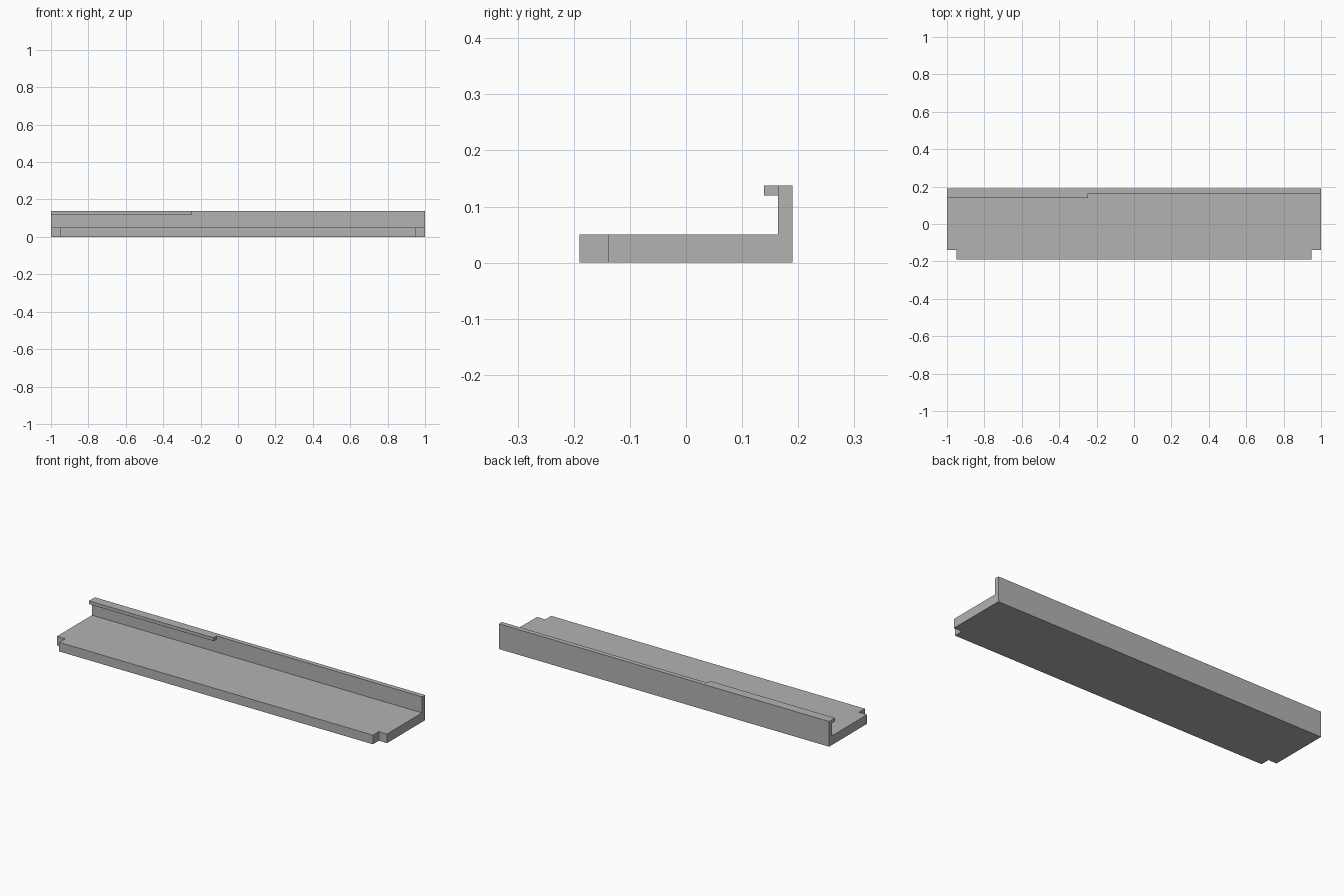
import bpy
import bmesh
from mathutils import Vector

cube = bpy.data.objects.get("Cube")
if cube:
    bpy.data.objects.remove(cube, do_unlink=True)

grey = bpy.data.materials.new("plain grey")
grey.use_nodes = True
colour = (0.45, 0.45, 0.45, 1)
grey.diffuse_color = colour
grey.node_tree.nodes["Principled BSDF"].inputs["Base Color"].default_value = colour


def extrude_profile(name, profile, x0, x1):
    """Sweep a (y, z) outline along x into a closed solid."""
    bm = bmesh.new()
    face = bm.faces.new([bm.verts.new((x0, y, z)) for y, z in profile])
    swept = bmesh.ops.extrude_face_region(bm, geom=[face])["geom"]
    verts = [v for v in swept if isinstance(v, bmesh.types.BMVert)]
    bmesh.ops.translate(bm, verts=verts, vec=Vector((x1 - x0, 0, 0)))
    bmesh.ops.recalc_face_normals(bm, faces=bm.faces)
    mesh = bpy.data.meshes.new(name)
    bm.to_mesh(mesh)
    bm.free()
    mesh.materials.append(grey)
    obj = bpy.data.objects.new(name, mesh)
    bpy.context.collection.objects.link(obj)
    return obj


def rectangle(y0, y1, z0, z1):
    return [(y0, z0), (y1, z0), (y1, z1), (y0, z1)]


def combine(target, tool, operation):
    """Apply a boolean and discard the tool object."""
    mod = target.modifiers.new(operation, "BOOLEAN")
    mod.operation = operation
    mod.solver = "EXACT"
    mod.object = tool
    bpy.context.view_layer.objects.active = target
    bpy.ops.object.modifier_apply(modifier=mod.name)
    bpy.data.objects.remove(tool, do_unlink=True)


FRONT, BACK, WALL = -0.19, 0.19, 0.164
FLOOR, TOP = 0.05, 0.138

# Floor and back wall as one L-shaped section
tray = extrude_profile("floor_and_back_wall", [
    (FRONT, 0), (BACK, 0), (BACK, TOP), (WALL, TOP), (WALL, FLOOR), (FRONT, FLOOR)], -1, 1)

# Notches in both front corners
for side in (-1, 1):
    cutter = extrude_profile("notch_cutter", rectangle(-0.3, -0.139, -0.1, 0.1),
                             *sorted((side * 0.95, side * 1.1)))
    combine(tray, cutter, "DIFFERENCE")

# Lip overhanging the floor along the right part of the wall
lip = extrude_profile("lip", rectangle(0.139, WALL, 0.12, TOP), -1, -0.245)
combine(tray, lip, "UNION")
